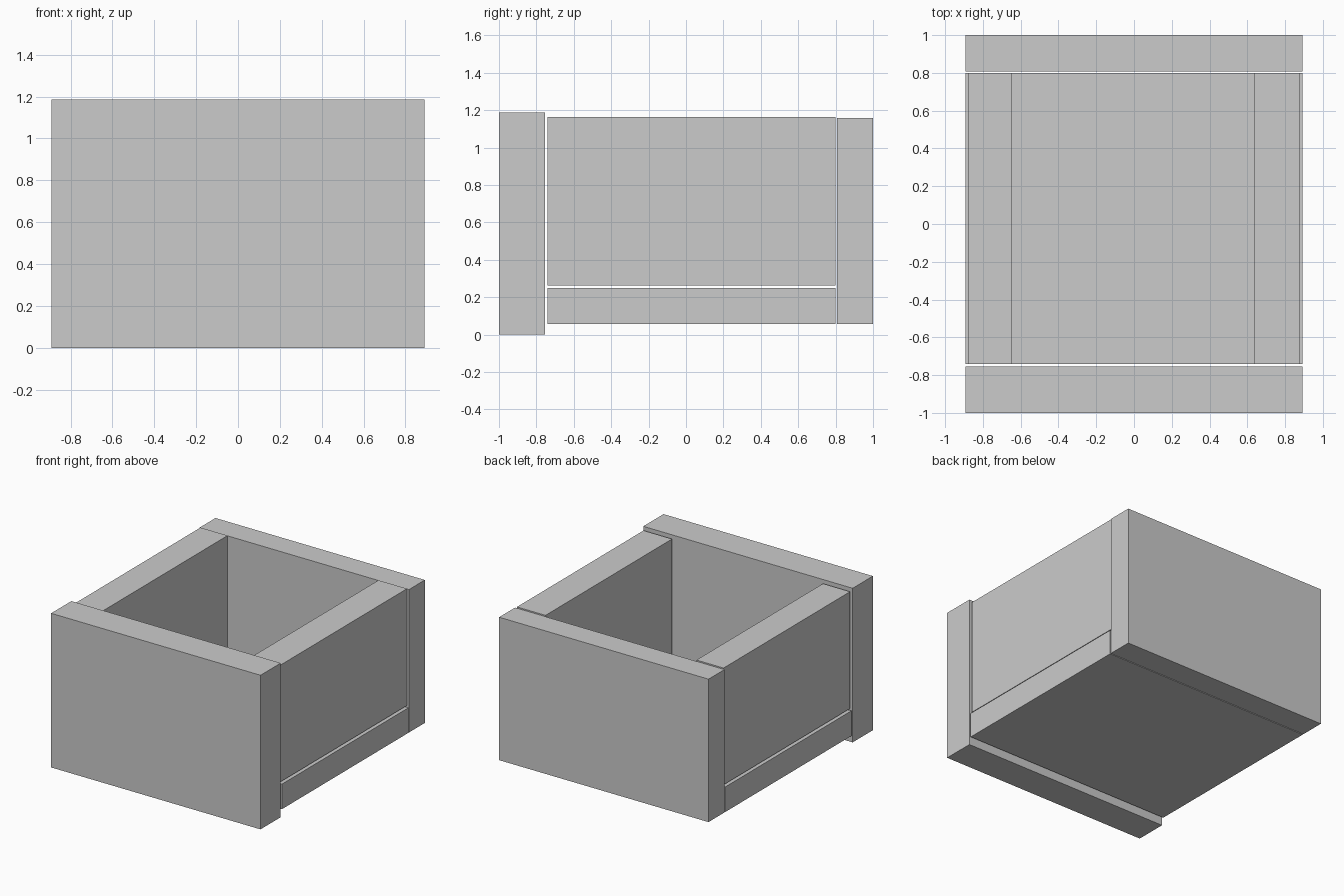
import bpy

if "Cube" in bpy.data.objects:
    bpy.data.objects.remove(bpy.data.objects["Cube"])


def board(name, x, y, z):
    """Box spanning the given (min, max) range on each axis."""
    size = [b - a for a, b in (x, y, z)]
    centre = [(a + b) / 2 for a, b in (x, y, z)]
    bpy.ops.mesh.primitive_cube_add(size=1, location=centre)
    ob = bpy.context.object
    ob.name = ob.data.name = name
    ob.scale = size
    bpy.ops.object.transform_apply(location=False, rotation=False, scale=True)
    return ob


FULL_X = (-0.892, 0.892)
INNER_Y = (-0.74, 0.80)   # run between front and back, with small gaps

# End panels: the front one is taller and reaches the floor
board("front_panel", FULL_X, (-1.0, -0.754), (0.0, 1.187))
board("back_panel", FULL_X, (0.807, 1.0), (0.056, 1.157))

# Floor of the box
board("bottom_panel", FULL_X, INNER_Y, (0.056, 0.249))

# Side panels, slightly inset and raised off the bottom panel
SIDE_Z = (0.263, 1.163)
board("left_panel", (-0.88, -0.649), INNER_Y, SIDE_Z)
board("right_panel", (0.637, 0.88), INNER_Y, SIDE_Z)
